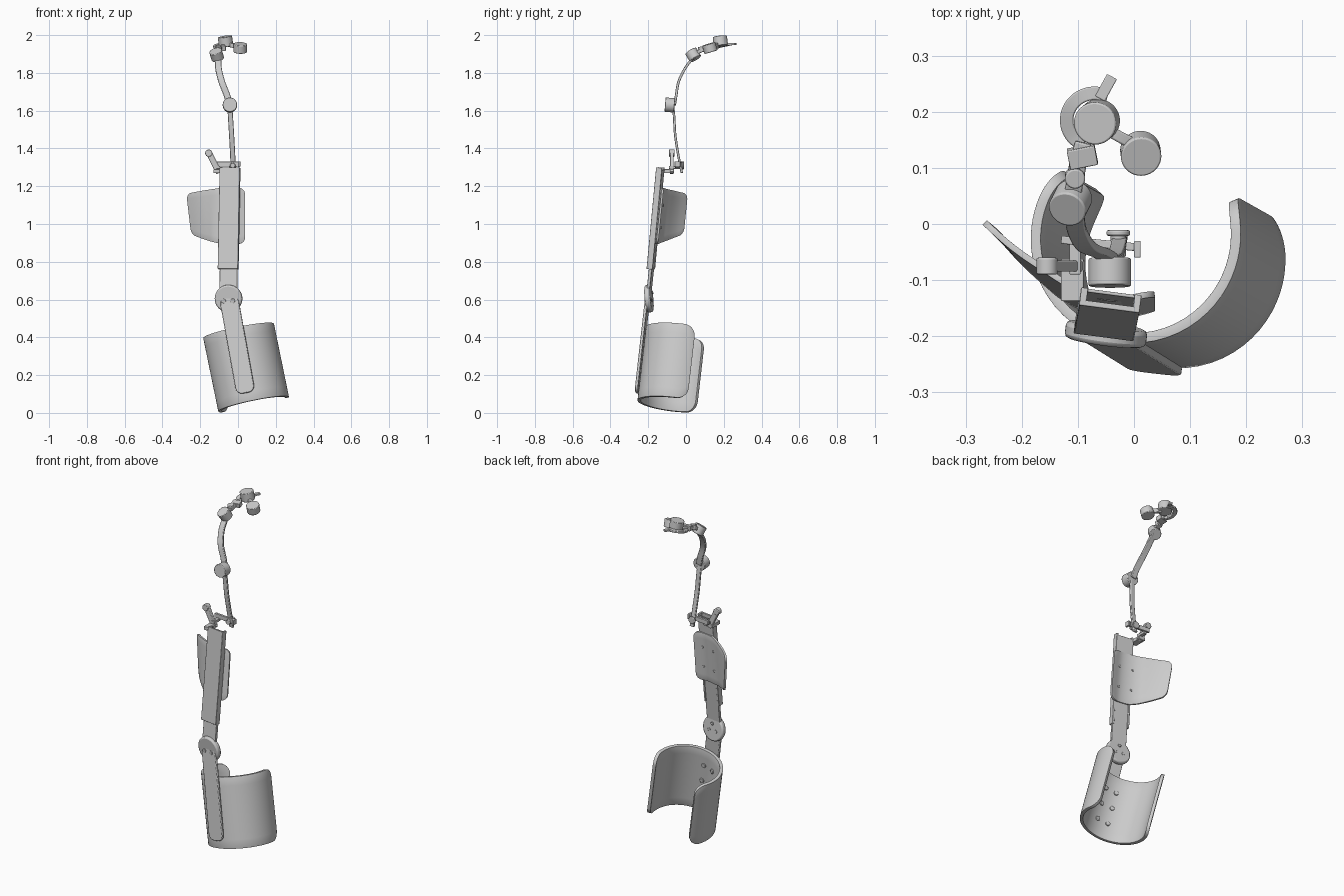
import bpy, bmesh
from math import sin, cos, pi, radians, sqrt
from mathutils import Vector as V, Matrix

if "Cube" in bpy.data.objects:
    bpy.data.objects.remove(bpy.data.objects["Cube"], do_unlink=True)


def material(name, value):
    m = bpy.data.materials.new(name)
    m.use_nodes = True
    color = (value, value, value, 1)
    m.diffuse_color = color
    m.node_tree.nodes["Principled BSDF"].inputs["Base Color"].default_value = color
    return m


GREY = material("light grey", 0.6)


def frame(origin, up, side=(1, 0, 0)):
    """Matrix whose z follows up and whose x leans to side."""
    z = V(up).normalized()
    x = (V(side) - z * z.dot(V(side))).normalized()
    m = Matrix((x, z.cross(x), z)).transposed().to_4x4()
    m.translation = V(origin)
    return m


def finish(name, bm, matrix=Matrix(), bevel=0, solid=0):
    bmesh.ops.recalc_face_normals(bm, faces=bm.faces)
    mesh = bpy.data.meshes.new(name)
    bm.to_mesh(mesh)
    bm.free()
    mesh.transform(matrix)
    mesh.materials.append(GREY)
    ob = bpy.data.objects.new(name, mesh)
    bpy.context.collection.objects.link(ob)
    if solid:
        mod = ob.modifiers.new("thickness", "SOLIDIFY")
        mod.thickness, mod.offset = solid, 0
    if bevel:
        mod = ob.modifiers.new("soft edges", "BEVEL")
        mod.width, mod.segments = bevel, 2
        mod.limit_method = "ANGLE"
    bpy.ops.object.select_all(action="DESELECT")
    ob.select_set(True)
    bpy.context.view_layer.objects.active = ob
    bpy.ops.object.shade_smooth_by_angle(angle=radians(35))
    return ob


def cyl(name, centre, axis, r, h, bevel=0.003, sides=40):
    bm = bmesh.new()
    bmesh.ops.create_cone(bm, cap_ends=True, segments=sides, radius1=r, radius2=r, depth=h)
    rot = V((0, 0, 1)).rotation_difference(V(axis)).to_matrix().to_4x4()
    return finish(name, bm, Matrix.Translation(V(centre)) @ rot, bevel)


def box(name, size, matrix, corner=0, bevel=0.002):
    """Box whose corners, seen along its y, may be rounded."""
    bm = bmesh.new()
    bmesh.ops.create_cube(bm, size=1)
    bmesh.ops.scale(bm, vec=size, verts=bm.verts)
    if corner:
        edges = [e for e in bm.edges if abs((e.verts[0].co - e.verts[1].co).y) > size[1] / 2]
        bmesh.ops.bevel(bm, geom=edges, offset=corner, segments=6, profile=0.5, affect="EDGES")
    return finish(name, bm, matrix, bevel)


def smooth(points, steps=8):
    """Catmull-Rom curve through the points."""
    p = [V(q) for q in points]
    p = [2 * p[0] - p[1]] + p + [2 * p[-1] - p[-2]]
    out = []
    for a, b, c, d in zip(p, p[1:], p[2:], p[3:]):
        for i in range(steps):
            t = i / steps
            out.append(0.5 * (2 * b + (c - a) * t + (2 * a - 5 * b + 4 * c - d) * t**2
                              + (3 * b - a - 3 * c + d) * t**3))
    return out + [p[-2]]


def strap(name, points, width, thick, side=(1, 0, 0)):
    """Rectangular bar swept along a curve, its width lying along side."""
    path = smooth(points)
    bm = bmesh.new()
    rings = []
    for i, q in enumerate(path):
        m = frame(q, path[min(i + 1, len(path) - 1)] - path[max(i - 1, 0)], side)
        rings.append([bm.verts.new(m @ V((sx * width / 2, sy * thick / 2, 0)))
                      for sx, sy in ((-1, -1), (1, -1), (1, 1), (-1, 1))])
    for a, b in zip(rings, rings[1:]):
        for k in range(4):
            bm.faces.new((a[k], a[k - 1], b[k - 1], b[k]))
    bm.faces.new(rings[0])
    bm.faces.new(rings[-1])
    return finish(name, bm, bevel=0.003)


def sheet(name, point, low, high, length, corner, thick, matrix=Matrix()):
    """Bent plate with rounded corners; point(u, z) gives its surface."""
    bm = bmesh.new()
    cols, n, rows = [], 56, 8
    for i in range(n + 1):
        u = (1 - cos(pi * i / n)) / 2
        gap = max(corner - min(u, 1 - u) * length, 0)
        cut = corner - sqrt(corner**2 - gap**2)
        lo, hi = low(u) + cut, high(u) - cut
        cols.append([bm.verts.new(point(u, lo + (hi - lo) * j / rows)) for j in range(rows + 1)])
    for a, b in zip(cols, cols[1:]):
        for j in range(rows):
            bm.faces.new((a[j], b[j], b[j + 1], a[j + 1]))
    return finish(name, bm, matrix, 0.003, thick)


# Lower limb cuff, an open tilted shell
R, START, END = 0.182, radians(138), radians(382)
cuff = frame((0.043, -0.045, 0.24), (-0.08, 0.045, 0.39))


def cuff_point(u, z):
    a = START + (END - START) * u
    return V((R * cos(a), R * sin(a), z))


sheet("lower_cuff", cuff_point, lambda u: -0.2, lambda u: 0.2,
      R * (END - START), 0.06, 0.018, cuff)

# Lower strut with its screws inside the cuff
SIDE = (1, -0.13, 0)
low_dir = V((-0.09, 0.056, 0.5))
box("lower_strut", (0.1, 0.016, 0.52), frame((-0.004, -0.231, 0.36), low_dir, SIDE), 0.035, 0.004)
for i in range(3):
    for a in (249, 271):
        d = V((cos(radians(a)), sin(radians(a)), 0))
        at = cuff @ (d * (R - 0.01) + V((0, 0, -0.1 + 0.1 * i)))
        cyl("cuff_screw", at, cuff.to_3x3() @ d, 0.013, 0.012, 0.002, 16)

# Knee hub
hub_n = V((-0.13, -1, -0.1)).normalized()
hub_c = V((-0.05, -0.196, 0.605))
cyl("knee_hub", hub_c, hub_n, 0.073, 0.03, 0.008, 48)
hub = frame(hub_c, (0, 0.1, 1), SIDE)
for i in range(3):
    a = pi / 2 + 2 * pi * i / 3
    at = hub @ V((0.028 * cos(a), -0.015, 0.028 * sin(a)))
    cyl("hub_screw", at, hub_n, 0.012, 0.006, 0.001, 16)
    cyl("hub_screw_tip", at - hub_n * 0.031, hub_n, 0.009, 0.006, 0.001, 16)

# Upper strut: a channel around a flat inner bar
up = frame((-0.047, -0.16, 1.03), (0.01, 0.05, 0.53), SIDE)
box("upper_strut_face", (0.108, 0.01, 0.54), up @ Matrix.Translation((0, -0.012, 0)))
for s in (-1, 1):
    box("upper_strut_lip", (0.012, 0.03, 0.54), up @ Matrix.Translation((s * 0.048, 0, 0)))
box("upper_strut_back", (0.1, 0.006, 0.36), up @ Matrix.Translation((0, 0.012, 0.08)))
box("inner_bar", (0.094, 0.016, 0.34), frame((-0.049, -0.182, 0.77), (0.005, 0.036, 0.34), SIDE))

# Upper limb panel
line = smooth([(-0.27, 0.0, 0), (-0.22, -0.045, 0), (-0.165, -0.085, 0),
               (-0.1, -0.125, 0), (-0.03, -0.142, 0), (0.037, -0.132, 0)], 12)


def panel_point(u, z):
    k = u * (len(line) - 1)
    i = min(int(k), len(line) - 2)
    p = line[i].lerp(line[i + 1], k - i)
    return V((p.x + max(0, 0.5 - u) * 0.24 * (1.16 - z), p.y + 0.1 * (z - 1.1), z))


sheet("upper_panel", panel_point, lambda u: 0.945 - 0.05 * min(1, 1.6 * u),
      lambda u: 1.16 + 0.03 * min(1, 1.6 * u), 0.35, 0.035, 0.011)
for u in (0.62, 0.85):
    for z in (0.98, 1.1):
        cyl("panel_screw", panel_point(u, z) + V((0, 0.006, 0)), (0, 1, 0), 0.007, 0.006, 0.001, 12)

# Hip bracket above the strut
box("bracket_foot", (0.04, 0.075, 0.02), frame((-0.11, -0.1, 1.28), (0, 0, 1)))
strap("bracket_lever", [(-0.1, -0.075, 1.27), (-0.125, -0.075, 1.32), (-0.155, -0.075, 1.38)], 0.02, 0.032, (0, 1, 0))
cyl("lever_pin", (-0.155, -0.075, 1.375), (0, 1, 0), 0.019, 0.03)
box("bracket_link", (0.14, 0.014, 0.026), frame((-0.06, -0.035, 1.317), (0, 0, 1), (1, -0.1, 0)))
box("bracket_end", (0.012, 0.03, 0.03), frame((0.006, -0.045, 1.317), (0, 0, 1)))
box("bracket_arm", (0.02, 0.06, 0.016), frame((-0.105, -0.06, 1.3), (0, 0, 1)))
cyl("bracket_pin", (-0.028, -0.036, 1.31), (0, 1, 0), 0.014, 0.045)
cyl("bracket_pin_head", (-0.028, -0.016, 1.31), (0, 1, 0), 0.021, 0.01)

# Curved arm links
strap("lower_arm", [(-0.025, -0.022, 1.27), (-0.028, -0.04, 1.36), (-0.034, -0.057, 1.47),
                    (-0.04, -0.063, 1.57), (-0.044, -0.07, 1.63)], 0.027, 0.013)
strap("upper_arm", [(-0.045, -0.06, 1.63), (-0.058, -0.052, 1.68), (-0.085, -0.04, 1.75),
                    (-0.102, -0.01, 1.815), (-0.106, 0.025, 1.865), (-0.11, 0.05, 1.885)], 0.034, 0.014)

# Round joints, each a drum about its own axis
cyl("arm_joint", (-0.043, -0.086, 1.63), (0, -1, 0.08), 0.038, 0.05)
cyl("shoulder_joint", (-0.113, 0.038, 1.895), (-0.25, -0.5, 0.83), 0.034, 0.05)
cyl("shoulder_pin", (-0.105, 0.083, 1.925), (0, -0.2, 1), 0.018, 0.03)
cyl("wrist_joint", (-0.066, 0.182, 1.967), (-0.15, -0.12, 1), 0.038, 0.052)
cyl("end_joint", (0.012, 0.126, 1.932), (0.04, -0.3, 1), 0.036, 0.045)

# Small links between the joints
strap("shoulder_link", [(-0.11, 0.05, 1.905), (-0.104, 0.085, 1.92), (-0.098, 0.115, 1.93),
                        (-0.09, 0.145, 1.935)], 0.03, 0.02)
box("link_fork", (0.05, 0.035, 0.028), frame((-0.092, 0.12, 1.932), (0, -0.2, 1), (1, 0.2, 0)))
strap("end_link", [(-0.05, 0.17, 1.95), (-0.025, 0.155, 1.945), (0.005, 0.14, 1.935)], 0.024, 0.02, (0, 0, 1))

# Open ring beside the wrist joint, with a tab at its tip
ring = [(-0.07 + 0.05 * cos(radians(a)), 0.185 + 0.048 * sin(radians(a)),
         1.94 + 0.012 * sin(radians(a))) for a in range(245, 59, -26)]
strap("open_ring", ring, 0.012, 0.024, (0, 0, 1))
box("ring_tab", (0.02, 0.045, 0.012), frame((-0.05, 0.243, 1.953), (0, 0, 1), (1, -0.55, 0)))
